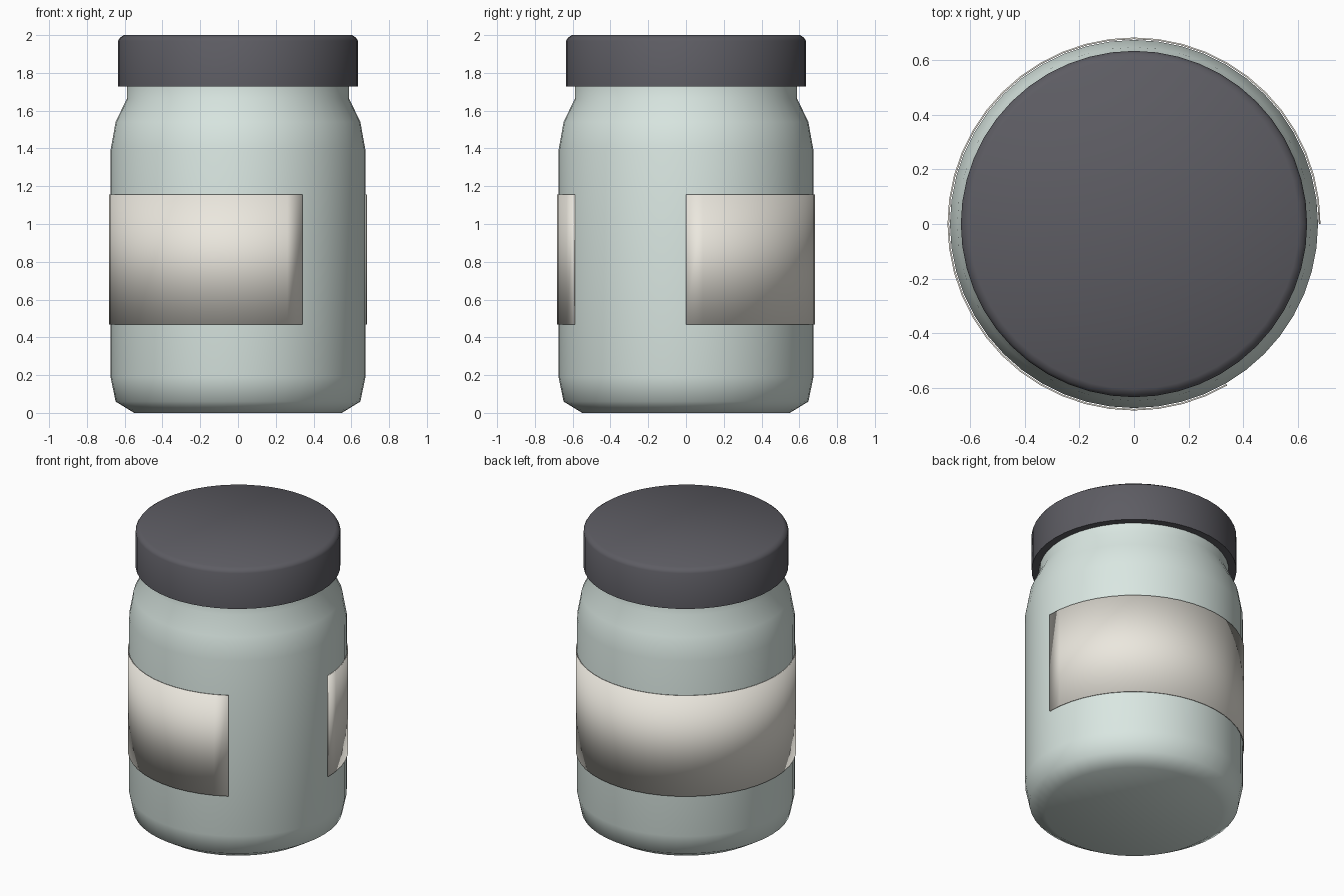
import bpy, math

if "Cube" in bpy.data.objects:
    bpy.data.objects.remove(bpy.data.objects["Cube"])

SEG = 48


def finish(name, verts, faces, color, angle):
    mesh = bpy.data.meshes.new(name)
    mesh.from_pydata(verts, [], faces)
    obj = bpy.data.objects.new(name, mesh)
    bpy.context.collection.objects.link(obj)
    mat = bpy.data.materials.new(name + "_colour")
    mat.diffuse_color = (*color, 1)
    mat.use_nodes = True
    mat.node_tree.nodes["Principled BSDF"].inputs["Base Color"].default_value = mat.diffuse_color
    mesh.materials.append(mat)
    bpy.ops.object.select_all(action='DESELECT')
    obj.select_set(True)
    bpy.context.view_layer.objects.active = obj
    bpy.ops.object.shade_smooth_by_angle(angle=math.radians(angle))
    return obj


def sweep(profile, steps, wrap):
    """Rings of (radius, z) points around z, in steps of 360 / SEG degrees."""
    n = len(profile)
    verts = []
    for i in range(steps if wrap else steps + 1):
        a = 2 * math.pi * i / SEG
        verts += [(r * math.cos(a), r * math.sin(a), z) for r, z in profile]
    return verts, n


def lathe(name, profile, color, angle):
    verts, n = sweep(profile, SEG, True)
    faces = []
    for i in range(SEG):
        a, b = i * n, (i + 1) % SEG * n
        faces += [(a + j, b + j, b + j + 1, a + j + 1) for j in range(n - 1)]
    faces.append([i * n for i in reversed(range(SEG))])
    faces.append([i * n + n - 1 for i in range(SEG)])
    return finish(name, verts, faces, color, angle)


# Glass body with rounded base and shoulder
lathe("jar_body", [(0.55, 0), (0.648, 0.06), (0.675, 0.19), (0.675, 1.39),
                   (0.648, 1.54), (0.588, 1.665), (0.588, 1.76)],
      (0.70, 0.80, 0.76), 50)

# Lid with bevelled top rim
lathe("lid", [(0.635, 1.727), (0.635, 1.97), (0.626, 1.985), (0.605, 2.0)],
      (0.11, 0.108, 0.125), 60)

# Thin paper label wrapped 300 degrees round the body
steps = 40
verts, n = sweep([(0.678, 0.467), (0.684, 0.467), (0.684, 1.156), (0.678, 1.156)],
                 steps, False)
faces = [(i * n + j, (i + 1) * n + j, (i + 1) * n + (j + 1) % n, i * n + (j + 1) % n)
         for i in range(steps) for j in range(n)]
faces += [(0, 1, 2, 3), tuple(steps * n + j for j in (3, 2, 1, 0))]
finish("label", verts, faces, (0.83, 0.80, 0.73), 180)
